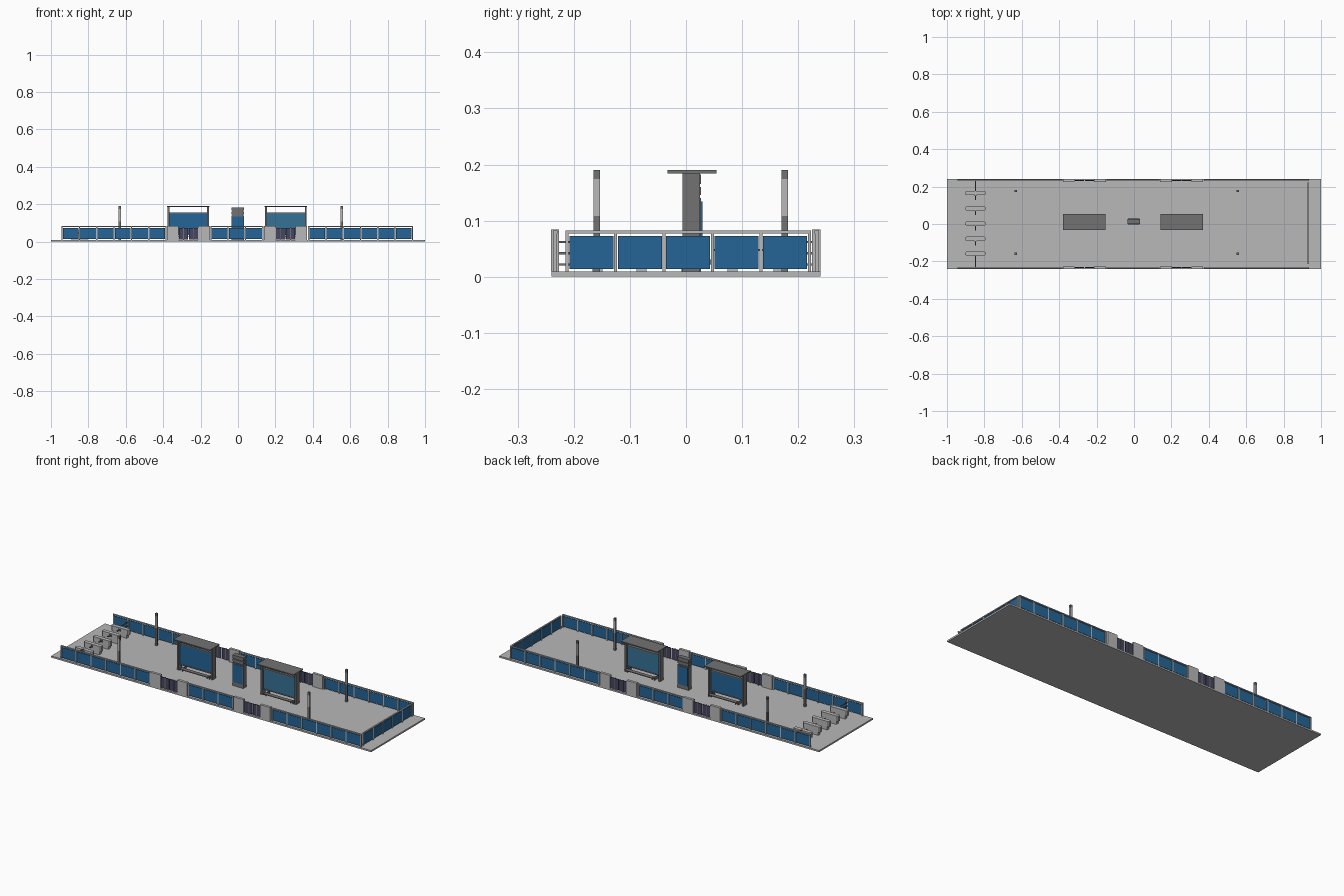
import bpy, bmesh, math
from mathutils import Matrix, Vector

if "Cube" in bpy.data.objects:
    bpy.data.objects.remove(bpy.data.objects["Cube"])


def mat(name, r, g, b, a=1.0):
    m = bpy.data.materials.new(name)
    m.diffuse_color = (r, g, b, a)
    m.use_nodes = True
    m.node_tree.nodes["Principled BSDF"].inputs["Base Color"].default_value = m.diffuse_color
    return m


LIGHT = mat("light grey", 0.48, 0.48, 0.48)
DARK = mat("dark grey", 0.17, 0.17, 0.17)
BLUE = mat("panel blue", 0.018, 0.13, 0.31)
TEAL = mat("map blue", 0.035, 0.17, 0.31)
NAVY = mat("door navy", 0.06, 0.06, 0.12)


def boxes(name, material, items):
    """One object from boxes given as (x0, x1, y0, y1, z0, z1)."""
    bm = bmesh.new()
    for x0, x1, y0, y1, z0, z1 in items:
        c = Vector(((x0 + x1) / 2, (y0 + y1) / 2, (z0 + z1) / 2))
        m = Matrix.Translation(c) @ Matrix.Diagonal((x1 - x0, y1 - y0, z1 - z0, 1))
        bmesh.ops.create_cube(bm, size=1, matrix=m)
    return finish(name, material, bm)


def finish(name, material, bm):
    me = bpy.data.meshes.new(name)
    bm.to_mesh(me)
    bm.free()
    me.materials.append(material)
    ob = bpy.data.objects.new(name, me)
    bpy.context.collection.objects.link(ob)
    return ob


FLOOR = 0.009

# Platform slab
boxes("platform", LIGHT, [(-1, 1, -0.24, 0.24, 0, FLOOR)])


def fence(name, a, b, n, pos, along_x=True):
    """Posts, rails and blue panels from a to b in n bays."""
    frame, panels = [], []

    def put(lst, u0, u1, half, z0, z1):
        if along_x:
            lst.append((u0, u1, pos - half, pos + half, z0, z1))
        else:
            lst.append((pos - half, pos + half, u0, u1, z0, z1))

    step = (b - a) / n
    for i in range(n + 1):
        u = a + i * step
        put(frame, u - 0.003, u + 0.003, 0.003, FLOOR, 0.077)
        if i < n:
            put(panels, u + 0.004, u + step - 0.004, 0.0015, 0.014, 0.073)
    put(frame, a - 0.003, b + 0.003, 0.004, 0.077, 0.082)
    boxes(name + "_frame", LIGHT, frame)
    boxes(name + "_panels", BLUE, panels)


# Long side fences, sliding doors and door cabinets
for s, side in ((-1, "front"), (1, "back")):
    y = s * 0.233
    fence(side + "_left_fence", -0.94, -0.385, 6, y)
    fence(side + "_middle_fence", -0.145, 0.132, 3, y)
    fence(side + "_right_fence", 0.378, 0.932, 6, y)
    cabs, doors, sills = [], [], []
    for x in (-0.38, 0.14):
        for x0 in (x, x + 0.167):
            cabs.append((x0, x0 + 0.063, y - 0.008, y + 0.007, FLOOR, 0.084))
        mid = x + 0.115
        doors += [(mid - 0.051, mid - 0.002, y - 0.002, y + 0.002, 0.012, 0.073),
                  (mid + 0.002, mid + 0.051, y - 0.002, y + 0.002, 0.012, 0.073)]
        for dx in (-0.026, 0.026):
            sills.append((mid + dx - 0.002, mid + dx + 0.002, y - 0.003, y + 0.003, FLOOR, 0.075))
    boxes(side + "_door_cabinets", LIGHT, cabs)
    boxes(side + "_doors", NAVY, doors)
    boxes(side + "_door_stiles", DARK, sills)

# End fence
fence("end_fence", -0.212, 0.22, 5, 0.932, along_x=False)


# Ticket gates: slabs with chamfered ends
bm = bmesh.new()
arms = []
for y in (0.165, 0.083, 0.002, -0.079, -0.158):
    outline = [(-0.055, -0.006), (-0.048, -0.011), (0.048, -0.011), (0.055, -0.006),
               (0.055, 0.006), (0.048, 0.011), (-0.048, 0.011), (-0.055, 0.006)]
    face = bm.faces.new([bm.verts.new((-0.848 + px, y + py, 0.028)) for px, py in outline])
    ext = bmesh.ops.extrude_face_region(bm, geom=[face])
    bmesh.ops.translate(bm, vec=(0, 0, 0.03),
                        verts=[v for v in ext["geom"] if isinstance(v, bmesh.types.BMVert)])
    # narrower foot
    bmesh.ops.create_cube(bm, size=1, matrix=Matrix.Translation((-0.848, y, 0.0185))
                          @ Matrix.Diagonal((0.085, 0.018, 0.019, 1)))
    arms += [(-0.851, -0.845, y - 0.036, y - 0.011, 0.046, 0.049),
             (-0.854, -0.842, y - 0.014, y - 0.011, 0.04, 0.052)]
bmesh.ops.recalc_face_normals(bm, faces=bm.faces[:])
finish("ticket_gates", LIGHT, bm)
boxes("gate_arms", DARK, arms)

# Short railings beside the outer gates
rails = []
for y0, y1 in ((0.176, 0.23), (-0.23, -0.169)):
    rails += [(-0.85, -0.845, y0, y1, z, z + 0.004) for z in (0.02, 0.04, 0.06)]
boxes("gate_railings", DARK, rails)

# Shelters
for x0, side, panel_mat in ((-0.38, "left", BLUE), (0.142, "right", TEAL)):
    x1 = x0 + 0.228
    boxes(side + "_shelter_roof", DARK, [(x0, x1, -0.033, 0.054, 0.184, 0.19)])
    boxes(side + "_shelter_posts", DARK, [
        (x0 + 0.003, x0 + 0.013, -0.006, 0.025, FLOOR, 0.184),
        (x1 - 0.013, x1 - 0.003, -0.006, 0.025, FLOOR, 0.184),
        (x0 + 0.013, x1 - 0.013, 0.003, 0.016, 0.15, 0.155),
        (x0 + 0.013, x1 - 0.013, 0.003, 0.016, 0.036, 0.041)])
    boxes(side + "_shelter_panel", panel_mat,
          [(x0 + 0.013, x1 - 0.013, 0.005, 0.014, 0.041, 0.15)])
    # benches on both faces, on end legs
    bench = []
    for a, b in ((-0.03, -0.008), (0.027, 0.049)):
        bench.append((x0 + 0.035, x1 - 0.02, a, b, 0.027, 0.031))
    for x in (x0 + 0.035, x1 - 0.024):
        bench += [(x, x + 0.004, -0.03, 0.049, 0.022, 0.027),
                  (x, x + 0.004, -0.008, 0.027, FLOOR, 0.022)]
    boxes(side + "_shelter_bench", DARK, bench)

# Central information kiosk
boxes("kiosk_body", DARK, [
    (-0.035, 0.033, 0.0, 0.027, FLOOR, 0.14),
    (-0.03, 0.028, 0.004, 0.023, 0.14, 0.18),
    (-0.035, 0.033, 0.0, 0.027, 0.146, 0.16),
    (-0.035, 0.033, 0.0, 0.027, 0.165, 0.182)])
boxes("kiosk_screens", BLUE, [
    (-0.031, 0.029, -0.002, 0.0, 0.03, 0.134),
    (-0.031, 0.029, 0.027, 0.029, 0.03, 0.134)])

# Lamp posts with a light upper section
dark, light = [], []
for x in (-0.632, 0.555):
    for y in (-0.159, 0.176):
        q = (x - 0.006, x + 0.006, y - 0.006, y + 0.006)
        dark += [q + (FLOOR, 0.108), q + (0.174, 0.19)]
        light.append(q + (0.108, 0.174))
boxes("lamp_posts", DARK, dark)
boxes("lamp_lights", LIGHT, light)
